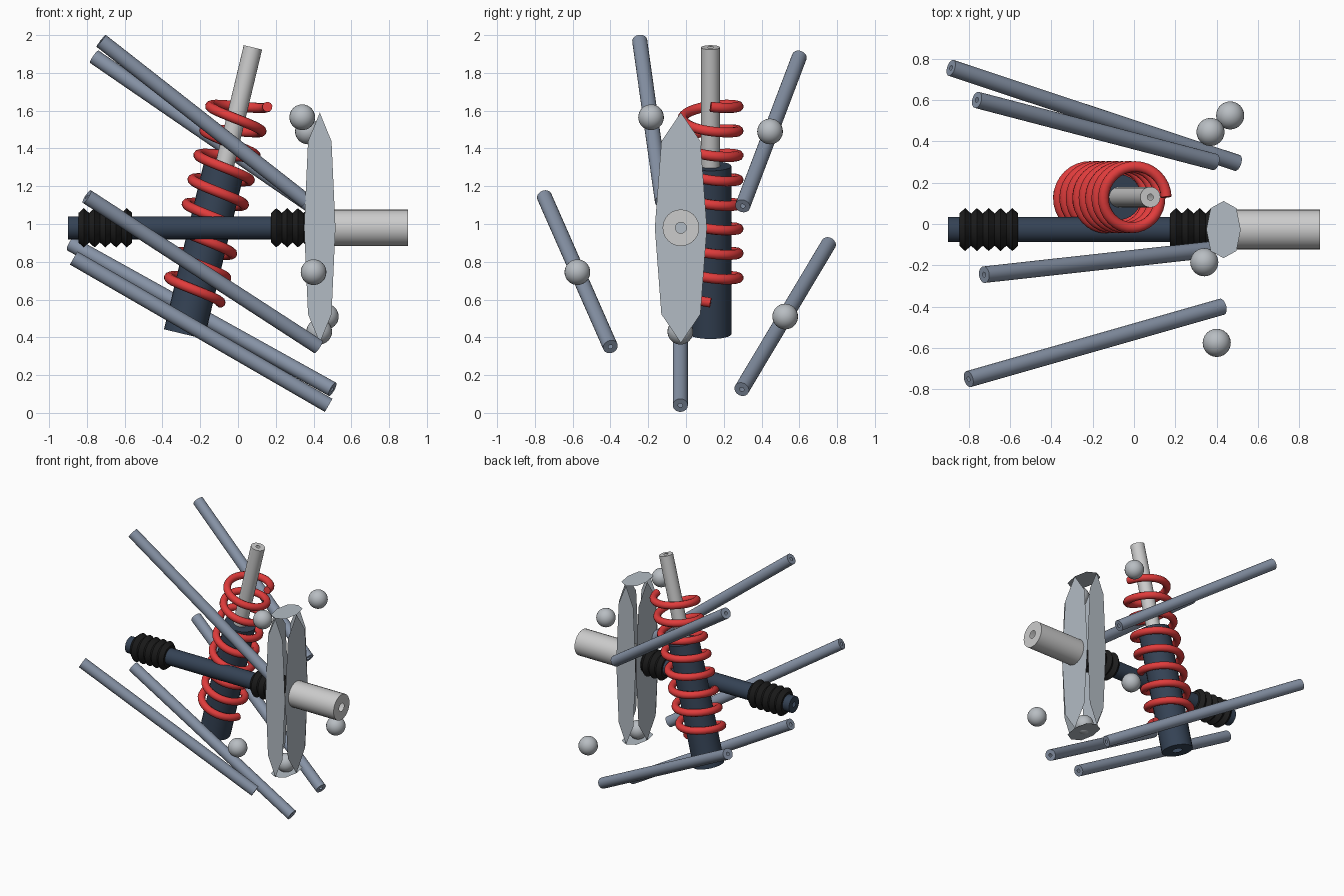
import bpy, bmesh, math
from mathutils import Vector

if "Cube" in bpy.data.objects:
    bpy.data.objects.remove(bpy.data.objects["Cube"])


def material(name, rgb):
    m = bpy.data.materials.new(name)
    m.diffuse_color = (*rgb, 1)
    m.use_nodes = True
    m.node_tree.nodes["Principled BSDF"].inputs["Base Color"].default_value = m.diffuse_color
    return m


LINK = material("link_steel", (0.24, 0.29, 0.38))
CAST = material("cast_alloy", (0.45, 0.50, 0.55))
BALL = material("ball_steel", (0.48, 0.51, 0.54))
DARK = material("dark_blue", (0.035, 0.055, 0.09))
RUBBER = material("rubber", (0.012, 0.012, 0.012))
RED = material("spring_red", (0.75, 0.045, 0.045))
METAL = material("bare_metal", (0.52, 0.52, 0.52))


def finish(name, bm, mat, smooth=True):
    me = bpy.data.meshes.new(name)
    bm.to_mesh(me)
    bm.free()
    me.materials.append(mat)
    ob = bpy.data.objects.new(name, me)
    bpy.context.collection.objects.link(ob)
    if smooth:
        bpy.ops.object.select_all(action='DESELECT')
        ob.select_set(True)
        bpy.context.view_layer.objects.active = ob
        bpy.ops.object.shade_smooth_by_angle(angle=math.radians(35))
    return ob


def lathe(name, start, direction, profile, mat, sides=24):
    """Revolve (radius, distance) points about an axis from start."""
    start = Vector(start)
    q = Vector(direction).to_track_quat('Z', 'Y')
    bm = bmesh.new()
    rings = []
    for r, d in profile:
        rings.append([bm.verts.new(start + q @ Vector((
            r * math.cos(math.tau * k / sides),
            r * math.sin(math.tau * k / sides), d))) for k in range(sides)])
    for a, b in zip(rings, rings[1:]):
        for k in range(sides):
            n = (k + 1) % sides
            bm.faces.new((a[k], a[n], b[n], b[k]))
    return finish(name, bm, mat)


def rod(name, p, q, r, mat):
    """Straight bar whose end faces have a small centre bore."""
    d = Vector(q) - Vector(p)
    n = d.length
    return lathe(name, p, d, [(r * .3, 0), (r, 0), (r, n), (r * .3, n)], mat)


# five suspension links: inner end, outer end, ball joint centre
links = {
    "upper_front": ((-.725, -.245, 1.97), (.36, -.125, 1.12), (.34, -.185, 1.565)),
    "upper_rear": ((-.76, .60, 1.885), (.39, .30, 1.095), (.37, .445, 1.49)),
    "lower_front": ((-.80, -.75, 1.145), (.425, -.40, .35), (.40, -.575, .745)),
    "lower_rear": ((-.885, .755, .895), (.50, .295, .125), (.465, .525, .51)),
    "lower_middle": ((-.87, -.03, .82), (.48, -.03, .04), (.43, -.03, .43)),
}
for name, (inner, outer, ball) in links.items():
    rod(name + "_link", inner, outer, .04, LINK)
    bm = bmesh.new()
    bmesh.ops.create_uvsphere(bm, u_segments=24, v_segments=16, radius=.068)
    bmesh.ops.translate(bm, verts=bm.verts, vec=ball)
    finish(name + "_ball_joint", bm, BALL)

# drive axle and wheel hub stub
AY, AZ = -.027, .98
rod("drive_axle", (-.90, AY, AZ), (.44, AY, AZ), .061, DARK)
rod("hub_stub", (.48, AY, AZ), (.90, AY, AZ), .097, METAL)

# pleated rubber boots
folds = [(.06, 0)] + [(.104 if i % 2 else .078, .285 * i / 10) for i in range(11)] + [(.06, .285)]
for name, x in (("inner_boot", -.845), ("outer_boot", .175)):
    lathe(name, (x, AY, AZ), (1, 0, 0), folds, RUBBER)

# wheel knuckle: six separate octagonal plates, open at the corners
centre, half = Vector((.433, AY, AZ)), (.083, .138, .61)
octagon = [(1, 0), (.75, .75), (0, 1), (-.75, .75), (-1, 0), (-.75, -.75), (0, -1), (.75, -.75)]
bm = bmesh.new()
for axis in range(3):
    u, v = (axis + 1) % 3, (axis + 2) % 3
    for side in (1, -1):
        ring = []
        for a, b in octagon[::side]:
            p = centre.copy()
            p[axis] += side * half[axis]
            p[u] += a * half[u]
            p[v] += b * half[v]
            ring.append(bm.verts.new(p))
        bm.faces.new(ring)
finish("wheel_knuckle", bm, CAST, smooth=False)

# tilted shock absorber
base, tip = Vector((-.285, .13, .417)), Vector((.079, .13, 1.935))
axis = (tip - base).normalized()
rod("shock_body", base, base + axis * .915, .11, DARK)
rod("shock_piston", base + axis * .85, tip, .05, METAL)

# coil spring, eight turns around the shock
right = Vector((axis.z, 0, -axis.x))
back = Vector((0, 1, 0))
turns, steps, foot, height, radius = 8, 32, .207, 1.066, .148
curve = bpy.data.curves.new("coil_spring", 'CURVE')
curve.dimensions = '3D'
curve.bevel_depth = .027
curve.bevel_resolution = 3
curve.use_fill_caps = True
spline = curve.splines.new('POLY')
count = turns * steps
spline.points.add(count)
for i in range(count + 1):
    a = -math.tau * i / steps
    p = base + axis * (foot + height * i / count) + radius * (right * math.cos(a) + back * math.sin(a))
    spline.points[i].co = (*p, 1)
spline.use_smooth = True
curve.materials.append(RED)
bpy.context.collection.objects.link(bpy.data.objects.new("coil_spring", curve))
